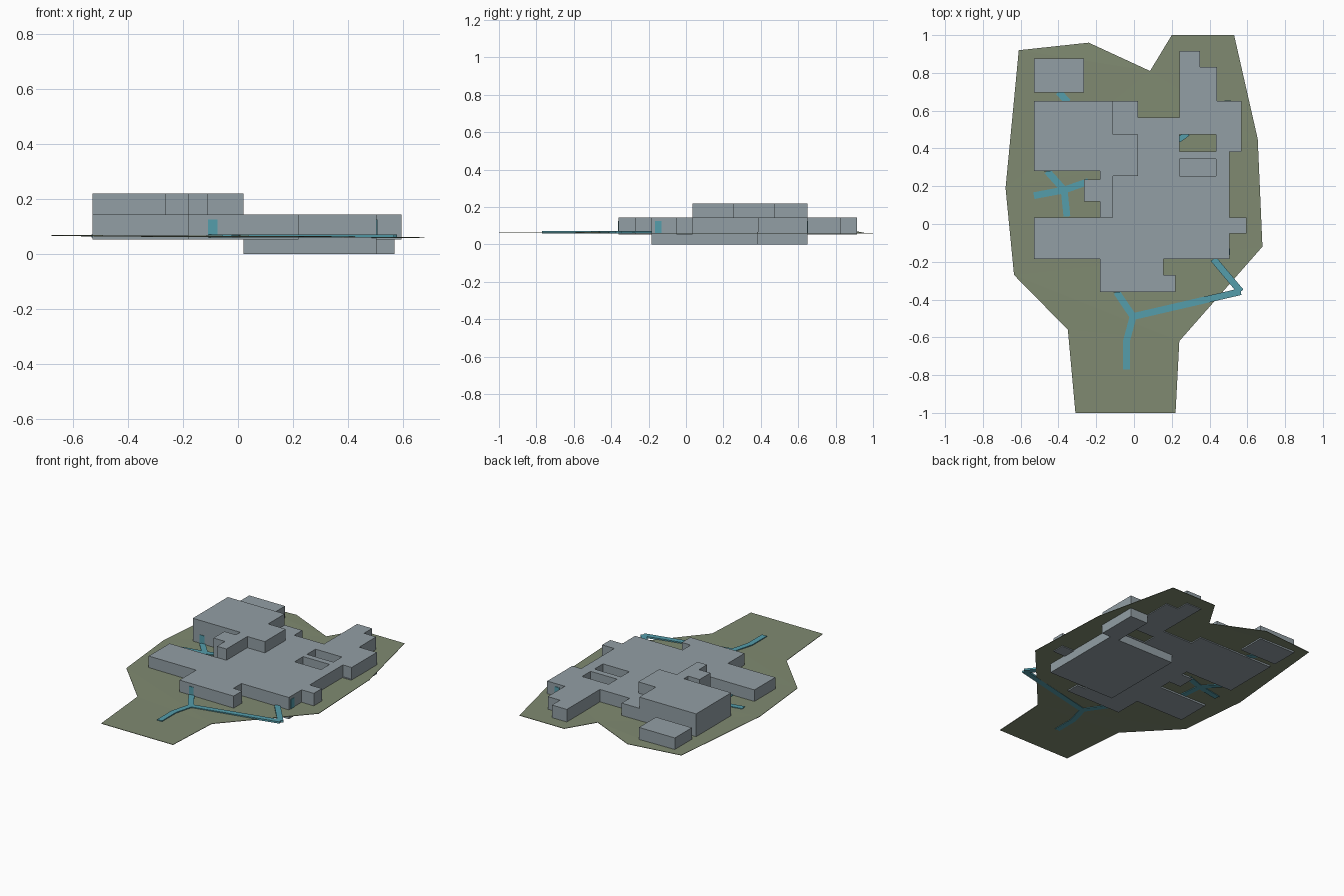
import bpy
import math

if "Cube" in bpy.data.objects:
    bpy.data.objects.remove(bpy.data.objects["Cube"])


def material(name, rgb):
    m = bpy.data.materials.new(name)
    m.diffuse_color = (*rgb, 1)
    m.use_nodes = True
    m.node_tree.nodes["Principled BSDF"].inputs["Base Color"].default_value = m.diffuse_color
    return m


GREY = material("blue_grey_wall", (0.29, 0.345, 0.375))
GREEN = material("olive_grass", (0.215, 0.255, 0.165))
TEAL = material("teal_path", (0.09, 0.34, 0.41))


def prism(name, loops, z0, z1, mat):
    """Extrude a flat outline; inner loops become holes."""
    cu = bpy.data.curves.new(name, 'CURVE')
    cu.dimensions = '2D'
    cu.fill_mode = 'BOTH'
    cu.extrude = (z1 - z0) / 2
    for pts in loops:
        sp = cu.splines.new('POLY')
        sp.points.add(len(pts) - 1)
        for p, (x, y) in zip(sp.points, pts):
            p.co = (x, y, 0, 1)
        sp.use_cyclic_u = True
    tmp = bpy.data.objects.new(name + "_outline", cu)
    bpy.context.collection.objects.link(tmp)
    dg = bpy.context.evaluated_depsgraph_get()
    me = bpy.data.meshes.new_from_object(tmp.evaluated_get(dg))
    bpy.data.objects.remove(tmp)
    for v in me.vertices:
        v.co.z += (z0 + z1) / 2
    me.materials.clear()
    me.materials.append(mat)
    ob = bpy.data.objects.new(name, me)
    bpy.context.collection.objects.link(ob)
    for p in me.polygons:
        p.use_smooth = False
    return ob


def rect(x0, x1, y0, y1):
    return [(x0, y0), (x1, y0), (x1, y1), (x0, y1)]


def path(name, pts, w=0.036):
    """Flat walkway strip with mitred corners."""
    left, right = [], []
    for i, (x, y) in enumerate(pts):
        dirs = []
        for a, b in ((i - 1, i), (i, i + 1)):
            if a >= 0 and b < len(pts):
                dx, dy = pts[b][0] - pts[a][0], pts[b][1] - pts[a][1]
                l = math.hypot(dx, dy)
                dirs.append((-dy / l, dx / l))
        nx, ny = sum(d[0] for d in dirs), sum(d[1] for d in dirs)
        l = math.hypot(nx, ny)
        nx, ny = nx / l, ny / l
        k = w / 2 / max(0.6, nx * dirs[0][0] + ny * dirs[0][1])
        left.append((x + nx * k, y + ny * k))
        right.append((x - nx * k, y - ny * k))
    prism(name, [left + right[::-1]], 0.06, 0.072, TEAL)


# Lawn, slightly raised at the front and left
lawn = prism("lawn", [[
    (-0.61, 0.92), (-0.24, 0.96), (0.085, 0.81), (0.20, 1), (0.53, 1),
    (0.655, 0.45), (0.68, -0.12), (0.24, -0.62), (0.22, -1), (-0.31, -1),
    (-0.35, -0.56), (-0.635, -0.27), (-0.68, 0.19)]], 0.058, 0.061, GREEN)
for v in lawn.data.vertices:
    if v.co.x < -0.6:
        v.co.z += 0.008
    elif v.co.y < -0.3:
        v.co.z += 0.005

# Ground floor with two courtyards
prism("ground_floor", [[
    (-0.53, 0.65), (0.02, 0.65), (0.02, 0.565), (0.24, 0.565), (0.24, 0.915),
    (0.35, 0.915), (0.35, 0.83), (0.44, 0.83), (0.44, 0.65), (0.57, 0.65),
    (0.57, 0.385), (0.505, 0.385), (0.505, 0.035), (0.595, 0.035),
    (0.595, -0.05), (0.505, -0.05), (0.505, -0.185), (0.155, -0.185),
    (0.155, -0.27), (0.22, -0.27), (0.22, -0.36), (-0.18, -0.36),
    (-0.18, -0.185), (-0.53, -0.185), (-0.53, 0.035), (-0.18, 0.035),
    (-0.18, 0.12), (-0.265, 0.12), (-0.265, 0.235), (-0.18, 0.235),
    (-0.18, 0.28), (-0.53, 0.28)],
    rect(0.24, 0.435, 0.385, 0.475), rect(0.24, 0.435, 0.255, 0.345)],
    0.053, 0.145, GREY)

# Upper floor
prism("upper_floor", [[
    (-0.53, 0.65), (-0.11, 0.65), (-0.11, 0.475), (0.02, 0.475),
    (0.02, 0.255), (-0.11, 0.255), (-0.11, 0.035), (-0.18, 0.035),
    (-0.18, 0.12), (-0.265, 0.12), (-0.265, 0.235), (-0.18, 0.235),
    (-0.18, 0.28), (-0.53, 0.28)]], 0.145, 0.22, GREY)

# Basement, also the floor of the southern courtyard
prism("basement", [[
    (0.02, -0.185), (0.505, -0.185), (0.505, 0.38), (0.57, 0.38),
    (0.57, 0.65), (0.44, 0.65), (0.44, 0.38), (0.02, 0.38)]], 0.0, 0.067, GREY)

# Detached outbuilding
prism("outbuilding", [rect(-0.53, -0.265, 0.695, 0.875)], 0.053, 0.145, GREY)

# Walkways
path("front_walk", [(-0.092, -0.36), (-0.005, -0.49), (-0.04, -0.62), (-0.04, -0.77)])
path("side_walk", [(-0.005, -0.49), (0.565, -0.358)])
path("corner_walk", [(0.565, -0.358), (0.42, -0.185)])
for i, end in enumerate([(-0.46, 0.28), (-0.53, 0.15), (-0.355, 0.04), (-0.24, 0.225)]):
    path(f"west_walk_{i}", [(-0.37, 0.18), end])
path("outbuilding_walk", [(-0.40, 0.70), (-0.35, 0.645)])
path("courtyard_walk", [(0.235, 0.445), (0.285, 0.48)], 0.03)

# Door plates: wall position, and whether the wall runs along x
for i, (x, y, along_x) in enumerate([
        (-0.092, -0.36, True), (0.505, -0.148, False), (-0.46, 0.28, True),
        (0.497, 0.65, True)]):
    hx, hy = (0.017, 0.003) if along_x else (0.003, 0.017)
    prism(f"door_{i}", [rect(x - hx, x + hx, y - hy, y + hy)], 0.06, 0.125, TEAL)
